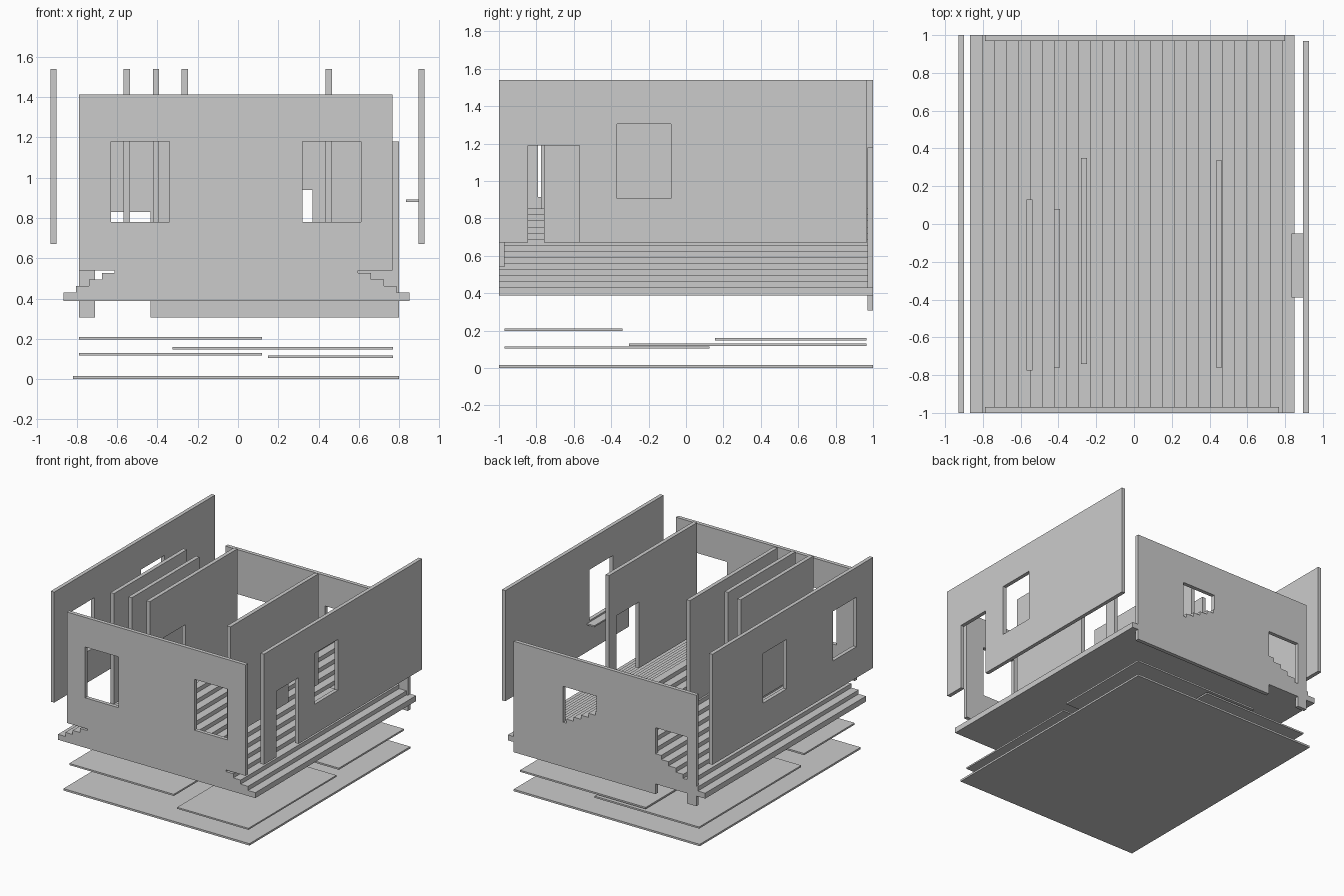
import bpy, bmesh
from mathutils import Vector

if "Cube" in bpy.data.objects:
    bpy.data.objects.remove(bpy.data.objects["Cube"])


def add_object(name, bm):
    bmesh.ops.recalc_face_normals(bm, faces=bm.faces)
    mesh = bpy.data.meshes.new(name)
    bm.to_mesh(mesh)
    bm.free()
    obj = bpy.data.objects.new(name, mesh)
    bpy.context.collection.objects.link(obj)
    return obj


def extrude(bm, offset):
    res = bmesh.ops.extrude_face_region(bm, geom=bm.faces[:])
    verts = [g for g in res["geom"] if isinstance(g, bmesh.types.BMVert)]
    bmesh.ops.translate(bm, verts=verts, vec=Vector(offset))


def panel(name, axis, span, start, z, holes=()):
    """Upright wall: axis is its thickness direction, span its two faces,
    start its run along the other axis, holes are (u0, u1, z0, z1)."""
    us = sorted({*start, *(u for h in holes for u in h[:2])})
    zs = sorted({*z, *(v for h in holes for v in h[2:])})
    bm = bmesh.new()
    grid = {}

    def vert(u, w):
        if (u, w) not in grid:
            co = (span[0], u, w) if axis == "x" else (u, span[0], w)
            grid[u, w] = bm.verts.new(co)
        return grid[u, w]

    for a, b in zip(us, us[1:]):
        for c, d in zip(zs, zs[1:]):
            mu, mz = (a + b) / 2, (c + d) / 2
            if not any(h[0] < mu < h[1] and h[2] < mz < h[3] for h in holes):
                bm.faces.new([vert(a, c), vert(b, c), vert(b, d), vert(a, d)])
    t = span[1] - span[0]
    extrude(bm, (t, 0, 0) if axis == "x" else (0, t, 0))
    return add_object(name, bm)


def slab(name, x, y, z):
    return panel(name, "y", y, x, z)


# Base plate and floating floor plates
slab("base_plate", (-0.82, 0.80), (-1, 1), (0, 0.015))
slab("floor_front_right", (0.15, 0.77), (-0.97, 0.125), (0.104, 0.116))
slab("floor_back_left", (-0.79, 0.12), (-0.305, 0.965), (0.117, 0.13))
slab("floor_back_right", (-0.325, 0.77), (0.155, 0.965), (0.147, 0.16))
slab("floor_front_left", (-0.79, 0.12), (-0.97, -0.34), (0.197, 0.21))

# Stepped gable roof: 14 terraces up each side, ridge along y
right = [(0.859, 0.387)]
for k in range(14):
    half, top = 0.859 - 0.0637 * k, 0.43 + 0.0325 * k
    right.append((half, top))
    if k < 13:
        right.append((half - 0.0637, top))
profile = right + [(-x, z) for x, z in reversed(right)]
bm = bmesh.new()
bm.faces.new([bm.verts.new((x - 0.008, -1, z)) for x, z in profile])
extrude(bm, (0, 2, 0))
add_object("stepped_roof", bm)

# Outer walls with window and door openings
panel("front_wall", "y", (-1, -0.97), (-0.79, 0.767), (0.54, 1.413),
      [(-0.63, -0.34, 0.78, 1.18), (0.32, 0.61, 0.78, 1.18)])
panel("back_wall", "y", (0.97, 1), (-0.79, 0.80), (0.307, 1.18),
      [(-0.71, -0.435, 0.307, 0.83), (0.08, 0.37, 0.545, 0.94)])
panel("left_wall", "x", (-0.93, -0.90), (-1, 1), (0.67, 1.54),
      [(-0.79, -0.50, 0.915, 1.305), (0.08, 0.37, 0.915, 1.305)])
panel("right_wall", "x", (0.896, 0.926), (-1, 0.968), (0.67, 1.54),
      [(-0.845, -0.57, 0.67, 1.19), (-0.37, -0.08, 0.905, 1.305)])
slab("window_shelf", (0.833, 0.897), (-0.39, -0.05), (0.88, 0.892))

# Inner partitions
for name, x, y, holes in (
    ("partition_a", -0.568, (-0.775, 0.13), []),
    ("partition_b", -0.423, (-0.76, 0.08), []),
    ("partition_c", -0.28, (-0.74, 0.35), [(-0.57, -0.295, 0.67, 1.19)]),
    ("partition_d", 0.435, (-0.76, 0.335), [(-0.035, 0.24, 0.67, 1.19)]),
):
    panel(name, "x", (x, x + 0.031), y, (0.67, 1.54), holes)
